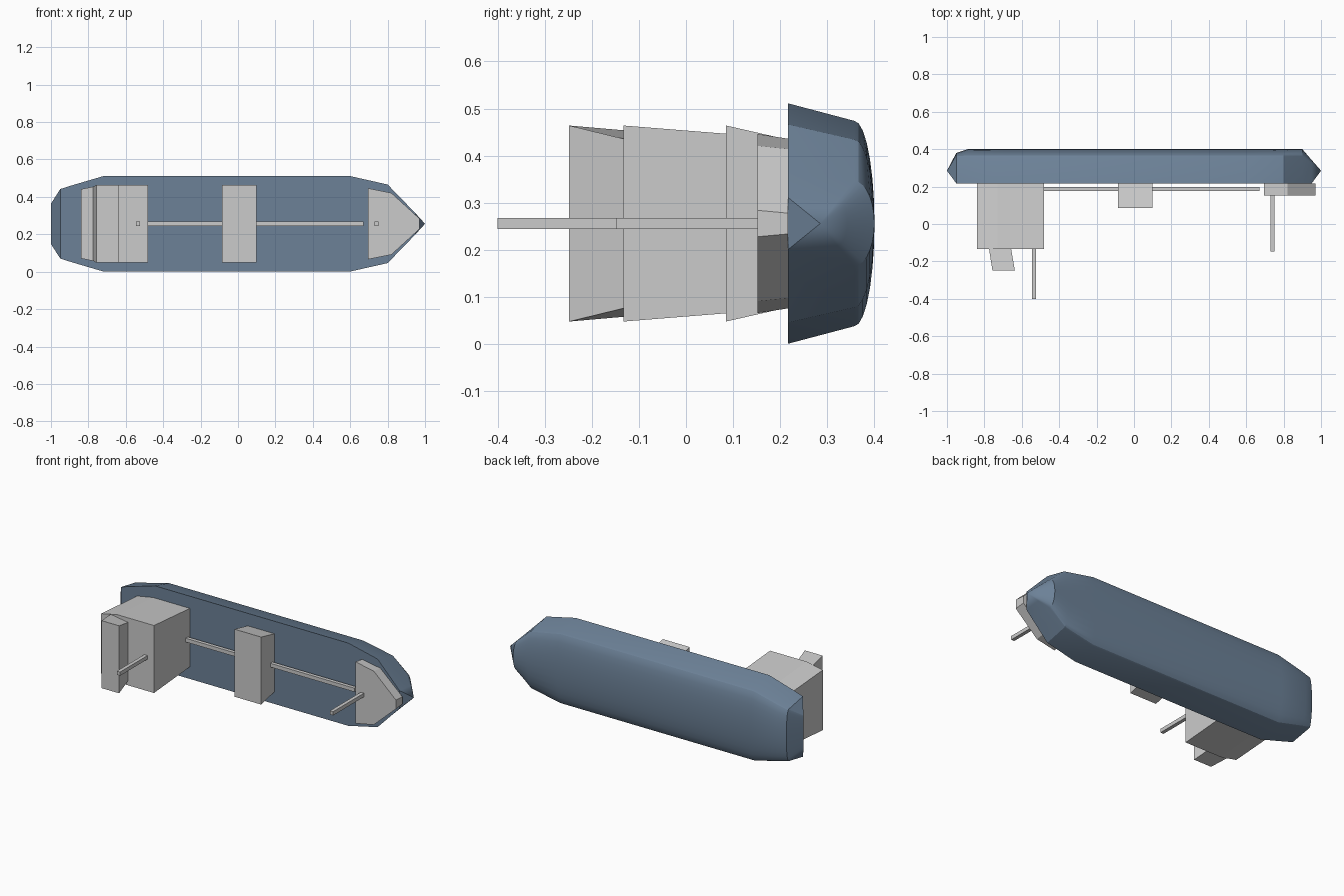
import bpy, bmesh, math

if "Cube" in bpy.data.objects:
    bpy.data.objects.remove(bpy.data.objects["Cube"])

C = 0.256          # centre line height
DECK = 0.217       # deck plane (the ship lies on its side, its top faces -y)


def make(name, verts, faces):
    bm = bmesh.new()
    vs = [bm.verts.new(v) for v in verts]
    for f in faces:
        bm.faces.new([vs[i] for i in f])
    bmesh.ops.remove_doubles(bm, verts=bm.verts, dist=1e-5)
    bmesh.ops.recalc_face_normals(bm, faces=bm.faces)
    me = bpy.data.meshes.new(name)
    bm.to_mesh(me)
    bm.free()
    ob = bpy.data.objects.new(name, me)
    bpy.context.collection.objects.link(ob)
    return ob


def loft(name, rings):
    """Join closed rings of equal length and cap both ends."""
    n = len(rings[0])
    verts = [v for r in rings for v in r]
    faces = [[k * n + i, k * n + (i + 1) % n, (k + 1) * n + (i + 1) % n, (k + 1) * n + i]
             for k in range(len(rings) - 1) for i in range(n)]
    faces += [list(range(n)), list(range((len(rings) - 1) * n, len(rings) * n))]
    return make(name, verts, faces)


def block(name, top_y, base_y, top, base):
    """Block from mirrored half outlines (x, half width) at two levels."""
    def ring(y, half):
        return ([(x, y, C + h) for x, h in half] +
                [(x, y, C - h) for x, h in reversed(half)])
    return loft(name, [ring(top_y, top), ring(base_y, base)])


def bar(name, x0, x1, y0, y1, h=0.0115):
    return block(name, y0, y1, [(x0, h), (x1, h)], [(x0, h), (x1, h)])


# Hull stations: x, deck half width, chine half width, chine y, keel y
stations = [(-0.95, 0.186, 0.160, 0.357, 0.380),
            (-0.89, 0.205, 0.175, 0.357, 0.400),
            (-0.72, 0.255, 0.218, 0.357, 0.400),
            (0.60, 0.255, 0.218, 0.357, 0.400),
            (0.80, 0.210, 0.178, 0.357, 0.400),
            (0.90, 0.107, 0.090, 0.357, 0.400),
            (0.95, 0.055, 0.046, 0.321, 0.342)]
N = 14


def section(x, hd, hc, yc, yk):
    arc = [(x, yc + (yk - yc) * math.sin(math.pi * i / N),
            C + hc * math.cos(math.pi * i / N)) for i in range(N + 1)]
    return [(x, DECK, C + hd)] + arc + [(x, DECK, C - hd)]


rings = [section(*s) for s in stations]
# Stern ridge and bow tip: the end rings squeezed to a line and a point
stern = [(-1.0, 0.285, C + 0.108 * max(-1, min(1, (v[2] - C) / 0.160))) for v in rings[0]]
n = len(stern)
hull_verts = [v for r in [stern] + rings for v in r] + [(1.0, 0.285, C)]
hull_faces = []
for k in range(len(rings)):
    for i in range(n):
        j = (i + 1) % n
        a, b = k * n, (k + 1) * n
        # Coincident stern corners become triangles
        if k == 0 and stern[i] == stern[j]:
            hull_faces.append([a + i, b + j, b + i])
        else:
            hull_faces.append([a + i, a + j, b + j, b + i])
last = len(rings) * n
hull_faces += [[last + i, last + (i + 1) % n, last + n] for i in range(n)]
hull = make("hull", hull_verts, hull_faces)

mat = bpy.data.materials.new("hull_blue")
mat.diffuse_color = (0.15, 0.22, 0.31, 1)
mat.use_nodes = True
mat.node_tree.nodes["Principled BSDF"].inputs["Base Color"].default_value = mat.diffuse_color
hull.data.materials.append(mat)
bpy.ops.object.select_all(action='DESELECT')
hull.select_set(True)
bpy.context.view_layer.objects.active = hull
bpy.ops.object.shade_smooth_by_angle(angle=math.radians(20))

# Aft house, flaring slightly towards its top
block("aft_house", -0.133, DECK,
      [(-0.84, 0.185), (-0.73, 0.208), (-0.48, 0.208)],
      [(-0.84, 0.160), (-0.73, 0.180), (-0.48, 0.180)])
# Raked bridge on the aft house
block("bridge", -0.248, -0.133,
      [(-0.757, 0.208), (-0.637, 0.208)],
      [(-0.775, 0.198), (-0.657, 0.180)])
# Midship house
block("mid_house", 0.085, DECK,
      [(-0.085, 0.208), (0.098, 0.208)],
      [(-0.085, 0.178), (0.098, 0.178)])
# Raised foredeck
block("foredeck", 0.152, DECK,
      [(0.695, 0.190), (0.82, 0.165), (0.97, 0.028)],
      [(0.695, 0.180), (0.82, 0.158), (0.97, 0.022)])

# Deck pipe and masts
bar("aft_pipe", -0.48, -0.08, 0.176, 0.198)
bar("fore_pipe", 0.09, 0.67, 0.176, 0.198)
bar("aft_mast", -0.546, -0.524, -0.40, -0.12)
bar("fore_mast", 0.73, 0.752, -0.147, 0.16)
